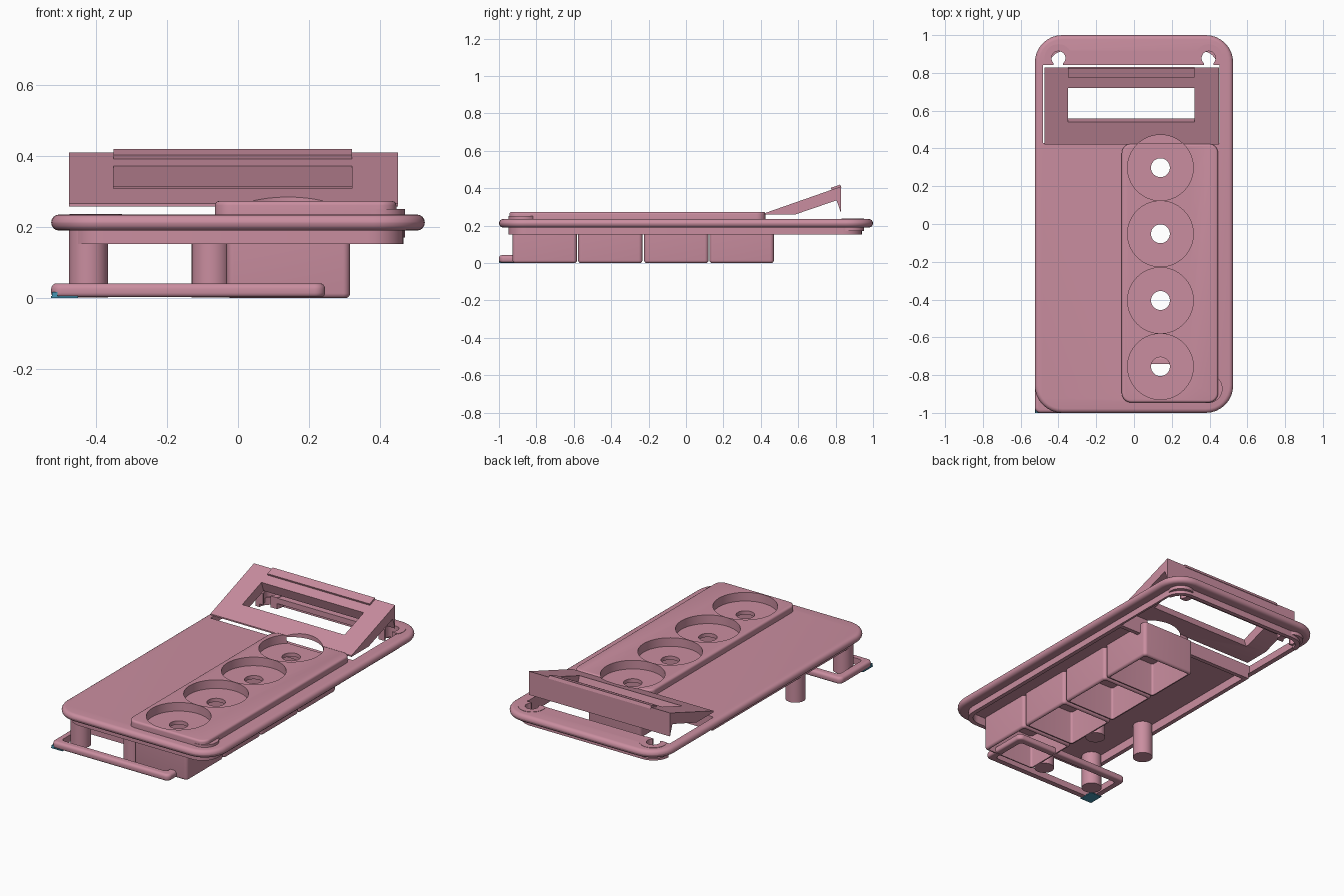
import bpy, bmesh, math
from mathutils import Matrix

if "Cube" in bpy.data.objects:
    bpy.data.objects.remove(bpy.data.objects["Cube"])


def material(name, rgb):
    m = bpy.data.materials.new(name)
    m.diffuse_color = (*rgb, 1)
    m.use_nodes = True
    m.node_tree.nodes["Principled BSDF"].inputs["Base Color"].default_value = m.diffuse_color
    return m


PINK = material("dusty_pink", (0.59, 0.27, 0.35))
TEAL = material("teal", (0.06, 0.30, 0.45))


def finish(name, bm, mat=PINK):
    bmesh.ops.recalc_face_normals(bm, faces=bm.faces)
    me = bpy.data.meshes.new(name)
    bm.to_mesh(me)
    bm.free()
    me.materials.append(mat)
    ob = bpy.data.objects.new(name, me)
    bpy.context.collection.objects.link(ob)
    return ob


def slab(name, x, y, z, r, top=0.0, bottom=0.0, mat=PINK):
    """Rounded rectangle lofted upwards, with optional edge fillets."""
    levels = []
    steps = [i * math.pi / 8 for i in range(5)]
    if bottom:
        levels += [(z[0] + bottom * (1 - math.cos(a)), bottom * (1 - math.sin(a))) for a in steps]
    else:
        levels.append((z[0], 0))
    if top:
        levels += [(z[1] - top * (1 - math.sin(a)), top * (1 - math.cos(a))) for a in steps]
    else:
        levels.append((z[1], 0))
    bm = bmesh.new()
    rings = []
    for h, inset in levels:
        if rings and abs(h - rings[-1][0].co.z) < 1e-5:
            continue
        rr = max(r - inset, 0.001)
        ring = []
        for k, (sx, sy) in enumerate(((1, 1), (-1, 1), (-1, -1), (1, -1))):
            cx = (x[1] - inset - rr) if sx > 0 else (x[0] + inset + rr)
            cy = (y[1] - inset - rr) if sy > 0 else (y[0] + inset + rr)
            for i in range(9):
                a = math.pi / 2 * (k + i / 8)
                ring.append(bm.verts.new((cx + rr * math.cos(a), cy + rr * math.sin(a), h)))
        rings.append(ring)
    n = len(rings[0])
    for a, b in zip(rings, rings[1:]):
        for i in range(n):
            bm.faces.new((a[i], a[(i + 1) % n], b[(i + 1) % n], b[i]))
    bm.faces.new(rings[0])
    bm.faces.new(rings[-1])
    return finish(name, bm, mat)


def box(name, x, y, z, tilt=0.0, mat=PINK):
    bm = bmesh.new()
    c = [(p[0] + p[1]) / 2 for p in (x, y, z)]
    s = [p[1] - p[0] for p in (x, y, z)]
    bmesh.ops.create_cube(bm, size=1, matrix=Matrix.Translation(c)
                          @ Matrix.Rotation(tilt, 4, 'X') @ Matrix.Diagonal((*s, 1)))
    return finish(name, bm, mat)


def cylinder(name, x, y, z, r, n=48):
    bm = bmesh.new()
    bmesh.ops.create_cone(bm, cap_ends=True, segments=n, radius1=r, radius2=r, depth=z[1] - z[0],
                          matrix=Matrix.Translation((x, y, (z[0] + z[1]) / 2)))
    return finish(name, bm)


def cut(ob, *cutters):
    """Subtract each cutter, then remove it."""
    for c in cutters:
        mod = ob.modifiers.new("cut", 'BOOLEAN')
        mod.operation, mod.solver, mod.object = 'DIFFERENCE', 'EXACT', c
        deps = bpy.context.evaluated_depsgraph_get()
        me = bpy.data.meshes.new_from_object(ob.evaluated_get(deps))
        ob.modifiers.clear()
        ob.data = me
        bpy.data.objects.remove(c)
    return ob


CX = 0.14
CUPS = (-0.755, -0.405, -0.052, 0.298)


def pockets():
    return [cylinder("cutter", CX, y, (0.222, 0.5), 0.174, 64) for y in CUPS]


def holes():
    return [cylinder("cutter", CX, y, (0.1, 0.5), 0.05, 32) for y in CUPS]


def opening():
    return box("cutter", (-0.482, 0.452), (0.43, 0.842), (0.1, 0.3))


def screw_slots():
    out = []
    for x in (-0.4, 0.395):
        out.append(cylinder("cutter", x, 0.878, (0.1, 0.3), 0.037, 32))
        out.append(box("cutter", (x - 0.025, x + 0.025), (0.8, 0.86), (0.1, 0.3)))
    return out


# top cover with rounded rim, hollow underneath
cover = slab("cover_plate", (-0.525, 0.525), (-1, 1), (0.19, 0.235), 0.145, 0.0224, 0.0224)
cut(cover, slab("cutter", (-0.45, 0.44), (-0.925, 0.915), (0.1, 0.203), 0.08),
    opening(), *pockets(), *holes(), *screw_slots())

# inner lip below the rim
lip = slab("inner_lip", (-0.475, 0.465), (-0.95, 0.94), (0.152, 0.195), 0.1)
cut(lip, slab("cutter", (-0.45, 0.44), (-0.925, 0.915), (0.1, 0.25), 0.08), opening())
box("cross_wall", (-0.46, 0.45), (0.405, 0.43), (0.152, 0.21))

# screw bosses at the back corners and a flat pad at the front
for i, x in enumerate((-0.4, 0.395)):
    boss = cylinder(f"screw_boss_{i + 1}", x, 0.878, (0.17, 0.237), 0.074)
    cut(boss, opening(), *screw_slots())
cylinder("corner_pad", 0.393, -0.872, (0.22, 0.25), 0.076)

# raised strip with four round pockets
strip = slab("raised_strip", (-0.065, 0.445), (-0.945, 0.425), (0.23, 0.273), 0.05, 0.012)
cut(strip, *pockets())

# open-bottomed cups under the pockets
for i, y in enumerate(CUPS):
    cup = slab(f"cup_{i + 1}", (-0.032, 0.315), (y - 0.172, y + 0.172), (0, 0.21), 0.02, 0, 0.014)
    cut(cup, slab("cutter", (-0.016, 0.299), (y - 0.156, y + 0.156), (-0.1, 0.2), 0.012),
        cylinder("cutter", CX, y, (0.1, 0.5), 0.05, 32))

# support pillars
for x in (-0.42, -0.075):
    for y in (-0.87, -0.425):
        cylinder("pillar", x, y, (0.002, 0.21), 0.055)

# lower bracket frame
bracket = slab("bracket_frame", (-0.525, 0.245), (-1, -0.7), (0.003, 0.042), 0.03, 0.016, 0.012)
cut(bracket, slab("cutter", (-0.485, 0.205), (-0.96, -0.74), (-0.1, 0.1), 0.02))

# small teal corner tab
box("corner_tab", (-0.525, -0.45), (-1, -0.91), (0, 0.006), mat=TEAL)
box("corner_tab_nub", (-0.522, -0.507), (-1, -0.985), (0.004, 0.018), mat=TEAL)

# tilted display bezel: side profile extruded across the width
profile = [(0.42, 0.258), (0.58, 0.258), (0.805, 0.335), (0.828, 0.27), (0.828, 0.409), (0.42, 0.266)]
bm = bmesh.new()
face = bm.faces.new([bm.verts.new((-0.475, y, z)) for y, z in profile])
ext = bmesh.ops.extrude_face_region(bm, geom=[face])
bmesh.ops.translate(bm, vec=(0.925, 0, 0), verts=[v for v in ext["geom"] if isinstance(v, bmesh.types.BMVert)])
bezel = finish("display_bezel", bm)
slope = math.atan2(0.143, 0.408)
cut(bezel, box("cutter", (-0.35, 0.32), (0.54, 0.73), (0.1, 0.55), slope),
    cylinder("cutter", CX, CUPS[3], (0.222, 0.5), 0.174, 64))
box("bezel_ridge", (-0.35, 0.32), (0.776, 0.829), (0.392, 0.411), slope)

# smooth the curved walls, keep edges crisp
for ob in bpy.context.collection.objects:
    ob.select_set(True)
    bpy.context.view_layer.objects.active = ob
bpy.ops.object.shade_smooth_by_angle(angle=math.radians(30))
